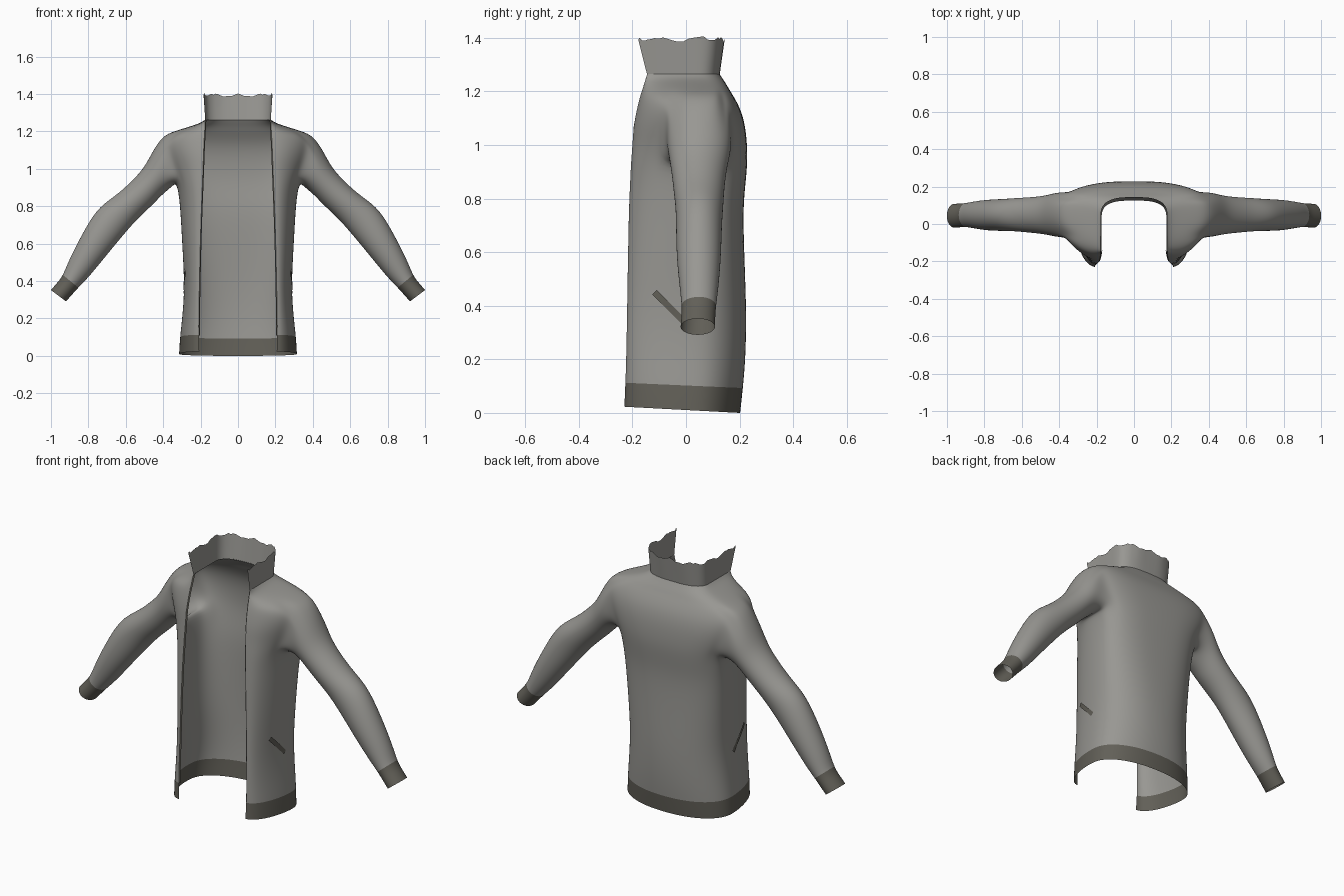
import bpy, bmesh, math, random

if "Cube" in bpy.data.objects:
    bpy.data.objects.remove(bpy.data.objects["Cube"])

random.seed(4)

def material(name, rgb):
    m = bpy.data.materials.new(name)
    m.diffuse_color = (*rgb, 1)
    m.use_nodes = True
    m.node_tree.nodes["Principled BSDF"].inputs["Base Color"].default_value = m.diffuse_color
    return m

CLOTH = material("grey_cloth", (0.315, 0.31, 0.29))
TRIM = material("dark_rib_trim", (0.122, 0.116, 0.097))

# Body rows: z, opening x, front y, half width, y of widest point, back y
ROWS = [
    (0.00, .207, -.230, .316, .03, .203),
    (0.09, .210, -.226, .311, .03, .213),
    (0.20, .210, -.223, .299, .03, .223),
    (0.36, .207, -.220, .286, .03, .227),
    (0.55, .203, -.217, .296, .03, .220),
    (0.75, .197, -.213, .307, .04, .213),
    (0.85, .193, -.209, .315, .045, .222),
    (0.93, .190, -.205, .330, .05, .230),
    (1.00, .187, -.200, .368, .055, .229),
    (1.07, .185, -.195, .400, .06, .222),
    (1.13, .182, -.184, .417, .06, .206),
    (1.175, .180, -.173, .405, .06, .182),
    (1.200, .178, -.165, .345, .06, .166),
    (1.225, .177, -.157, .260, .06, .152),
    (1.247, .176, -.150, .195, .05, .137),
    (1.265, .175, -.145, .174, .03, .126),
]
# Sleeve rings: upper x, z, lower x, z, front y, back y
SLEEVE = [
    (.455, 1.095, .355, .905, -.072, .172),
    (.500, 1.005, .410, .860, -.060, .157),
    (.565, .935, .450, .815, -.052, .148),
    (.636, .870, .505, .765, -.046, .143),
    (.700, .825, .560, .710, -.040, .140),
    (.765, .768, .620, .640, -.038, .135),
    (.838, .640, .715, .525, -.037, .132),
    (.903, .513, .798, .422, -.024, .122),
    (.938, .425, .858, .360, -.016, .112),
    (.970, .388, .888, .325, -.018, .110),
    (1.001, .352, .919, .291, -.021, .109),
]
N = 8                                  # columns per front or back quarter
HOLE_R, HOLE_C = (7, 11), (5, 11)      # armhole rows and columns

def section(row, n=N):
    """Half outline from the front opening round the side to the back centre."""
    z, xe, yf, xs, ys, yb = row
    p = 1.12 if 0.95 < z < 1.24 else 1.0
    q = .92 - .24 * min(1, max(0, (z - .3) / .6))   # rounder towards the hem
    pts = []
    for i in range(n + 1):
        a = i / n * math.pi / 2
        pts.append((xe + (xs - xe) * math.sin(a) ** p,
                    ys + (yf - ys) * max(0, math.cos(a)) ** p, z))
    for i in range(1, n + 1):
        a = i / n * math.pi / 2
        x = xs * max(0, math.cos(a)) ** q if i < n else 0
        pts.append((x, ys + (yb - ys) * math.sin(a) ** q, z))
    return pts

def row_at(z):
    for a, b in zip(ROWS, ROWS[1:]):
        if a[0] <= z <= b[0]:
            t = (z - a[0]) / (b[0] - a[0])
            return tuple(u + (v - u) * t for u, v in zip(a, b))
    return ROWS[-1]

def finish(bm, name, mats, subsurf=0):
    bmesh.ops.delete(bm, geom=[v for v in bm.verts if not v.link_faces], context='VERTS')
    bmesh.ops.recalc_face_normals(bm, faces=bm.faces)
    me = bpy.data.meshes.new(name)
    bm.to_mesh(me)
    bm.free()
    for m in mats:
        me.materials.append(m)
    for f in me.polygons:
        f.use_smooth = True
    ob = bpy.data.objects.new(name, me)
    bpy.context.collection.objects.link(ob)
    mir = ob.modifiers.new("mirror", 'MIRROR')
    mir.merge_threshold = 0.0005
    if subsurf:
        s = ob.modifiers.new("smooth", 'SUBSURF')
        s.levels = s.render_levels = subsurf
        s.boundary_smooth = 'PRESERVE_CORNERS'
    return ob

def strip(bm, grid, mat=0):
    """Skin a list of equal-length point rows."""
    vs = [[bm.verts.new(p) for p in r] for r in grid]
    for a, b in zip(vs, vs[1:]):
        for i in range(len(a) - 1):
            bm.faces.new((a[i], a[i + 1], b[i + 1], b[i])).material_index = mat

# Body with armholes and hem band
bm = bmesh.new()
(r0, r1), (c0, c1) = HOLE_R, HOLE_C
grid = []
for r, row in enumerate(ROWS):
    pts = section(row)
    if r < 2:   # the hem hangs a little lower at the back
        pts = [(x, y, z + .023 * (.2 - y) / .43) for x, y, z in pts]
    grid.append([bm.verts.new(p) for p in pts])
for c in (c0, c1):                     # round the armhole corners
    grid[r0][c].co.z += .03
    grid[r1][c].co.z -= .018
for r in range(len(ROWS) - 1):
    for c in range(2 * N):
        if r0 <= r < r1 and c0 <= c < c1:
            continue
        f = bm.faces.new((grid[r][c], grid[r][c + 1], grid[r + 1][c + 1], grid[r + 1][c]))
        f.material_index = 1 if r == 0 else 0

# Sleeves grown from the armhole loop, starting at its top
loop = [grid[r1][c] for c in range(N, c0, -1)]
loop += [grid[r][c0] for r in range(r1, r0, -1)]
loop += [grid[r0][c] for c in range(c0, c1)]
loop += [grid[r][c1] for r in range(r0, r1)]
loop += [grid[r1][c] for c in range(c1, N, -1)]
n = len(loop)
for k, (xt, zt, xb, zb, ya, yb) in enumerate(SLEEVE):
    ring = []
    g = 1.025 if k < 8 else 1.0        # make up for smoothing shrinkage
    for i in range(n):
        a = 2 * math.pi * i / n
        t = (1 - g * math.cos(a)) / 2
        ring.append(bm.verts.new((xt + (xb - xt) * t,
                                  (ya + yb) / 2 - (yb - ya) / 2 * math.sin(a),
                                  zt + (zb - zt) * t)))
    for i in range(n):
        j = (i + 1) % n
        f = bm.faces.new((loop[i], loop[j], ring[j], ring[i]))
        f.material_index = 1 if k >= len(SLEEVE) - 2 else 0
    loop = ring
finish(bm, "jacket_body_and_sleeves", [CLOTH, TRIM], 2)

# Standing collar with an uneven top edge
bm = bmesh.new()
base = section(ROWS[-1], 16)
top = section((1.395, .184, -.178, .180, .03, .144), 16)
wave = [.006 * math.sin(i * .8) + random.uniform(-.006, .006) for i in range(len(top))]
strip(bm, [[tuple(p + (q - p) * t for p, q in zip(a, b))[:2]
            + (1.262 + (b[2] + w - 1.262) * t,)
            for a, b, w in zip(base, top, wave)] for t in (0, .33, .67, 1)])
finish(bm, "collar", [CLOTH])

# Zip tape along the front opening
bm = bmesh.new()
tape = []
for i in range(25):
    z, xe, yf = row_at(.11 + i * 1.15 / 24)[:3]
    tape.append([(xe, yf, z), (xe - .006, yf + .006, z)])
strip(bm, tape)
finish(bm, "zip_tape", [TRIM])

# Slanted pocket welts lying on the side panels
bm = bmesh.new()
welt = []
for i in range(9):
    t = i / 8
    line = []
    for s in (-.012, .012):
        y, z = -.115 + .115 * t + s * .7, .45 - .115 * t + s * .7
        _, xe, yf, xs, ys, _ = row_at(z)
        c = (y - ys) / (yf - ys)
        x = xe + (xs - xe) * math.sqrt(1 - c * c)
        line.append((x + .006, y - .002, z))
    welt.append(line)
strip(bm, welt)
finish(bm, "pocket_welt", [TRIM])
